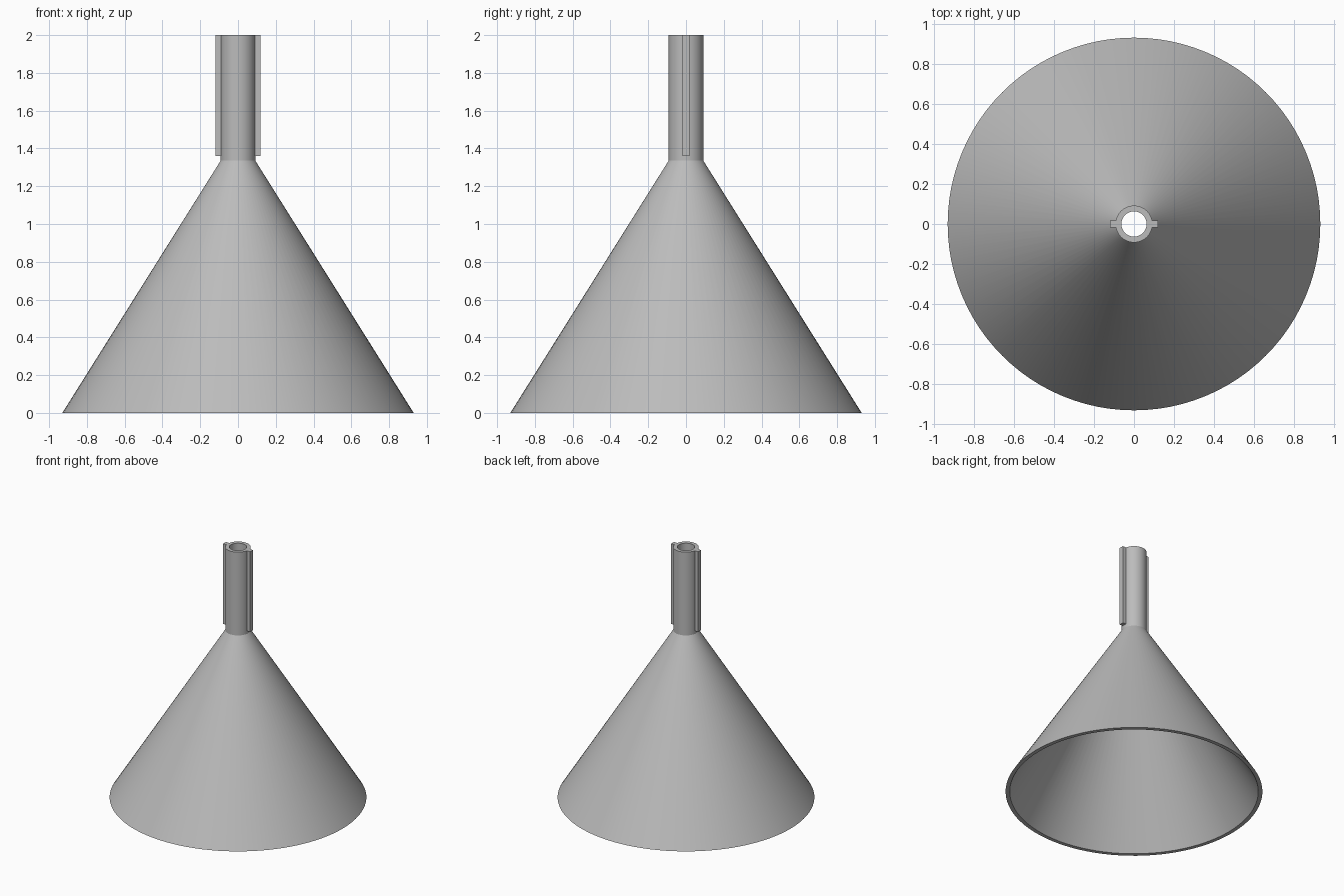
import bpy, bmesh, math

cube = bpy.data.objects.get("Cube")
if cube:
    bpy.data.objects.remove(cube, do_unlink=True)

SEGMENTS = 96
RIM_R, SPOUT_R, BORE_R = 0.93, 0.092, 0.063
NECK_Z, TOP_Z = 1.335, 2.0

grey = bpy.data.materials.new("plain grey")
grey.use_nodes = True
colour = (0.5, 0.5, 0.5, 1)
grey.diffuse_color = colour
grey.node_tree.nodes["Principled BSDF"].inputs["Base Color"].default_value = colour


def add_object(name, bm):
    bmesh.ops.recalc_face_normals(bm, faces=bm.faces)
    mesh = bpy.data.meshes.new(name)
    bm.to_mesh(mesh)
    bm.free()
    mesh.materials.append(grey)
    obj = bpy.data.objects.new(name, mesh)
    bpy.context.collection.objects.link(obj)
    return obj


# Funnel: closed wall profile (radius, height) turned around z
profile = [(RIM_R, 0), (SPOUT_R, NECK_Z), (SPOUT_R, TOP_Z),
           (BORE_R, TOP_Z), (BORE_R, NECK_Z), (RIM_R - 0.03, 0)]
bm = bmesh.new()
rings = []
for r, z in profile:
    angles = [math.tau * i / SEGMENTS for i in range(SEGMENTS)]
    rings.append([bm.verts.new((r * math.cos(a), r * math.sin(a), z)) for a in angles])
for k, ring in enumerate(rings):
    above = rings[(k + 1) % len(rings)]
    for i in range(SEGMENTS):
        j = (i + 1) % SEGMENTS
        bm.faces.new((ring[i], ring[j], above[j], above[i]))
funnel = add_object("funnel_cone_and_spout", bm)
bpy.context.view_layer.objects.active = funnel
funnel.select_set(True)
bpy.ops.object.shade_smooth_by_angle(angle=math.radians(25))
funnel.select_set(False)

# Ribs: a thin upright bar on each side of the spout
RIB_IN, RIB_OUT, RIB_WIDTH, RIB_Z = 0.088, 0.12, 0.036, 1.36
for side, name in ((1, "left_rib"), (-1, "right_rib")):
    bm = bmesh.new()
    bmesh.ops.create_cube(bm, size=1)
    bmesh.ops.scale(bm, vec=(RIB_OUT - RIB_IN, RIB_WIDTH, TOP_Z - RIB_Z), verts=bm.verts)
    centre = (side * (RIB_IN + RIB_OUT) / 2, 0, (TOP_Z + RIB_Z) / 2)
    bmesh.ops.translate(bm, vec=centre, verts=bm.verts)
    add_object(name, bm)
